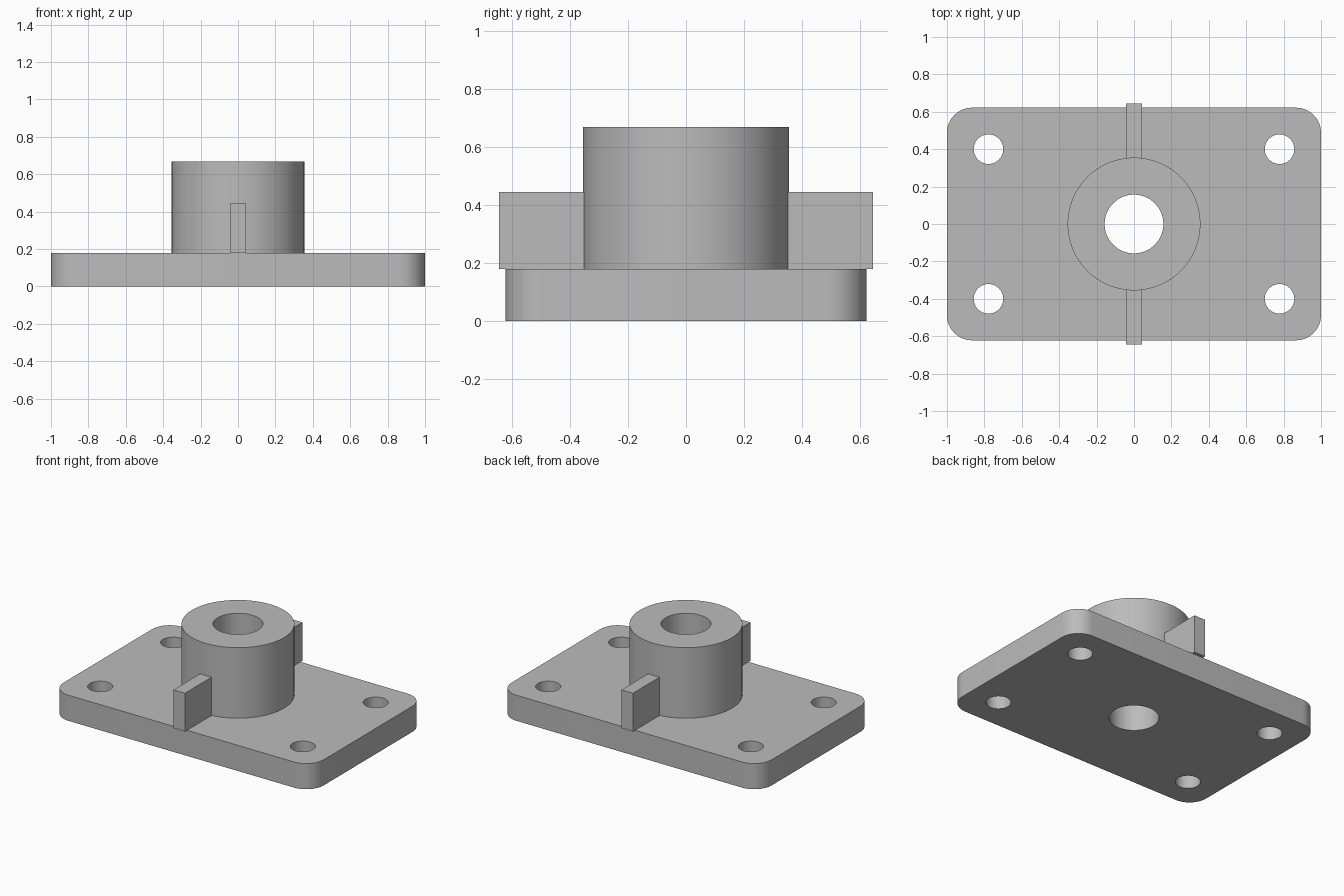
import bpy
import bmesh
from math import cos, sin, pi, radians

default = bpy.data.objects.get("Cube")
if default:
    bpy.data.objects.remove(default, do_unlink=True)

# Main dimensions
PLATE_X, PLATE_Y, PLATE_TOP = 1.0, 0.622, 0.178
CORNER = 0.135
HUB_R, HUB_TOP, BORE_R = 0.355, 0.668, 0.157
HOLE_X, HOLE_Y, HOLE_R = 0.778, 0.4, 0.079
RIB_HALF, RIB_END, RIB_TOP = 0.044, 0.644, 0.444

metal = bpy.data.materials.new("plain grey metal")
metal.use_nodes = True
grey = (0.5, 0.5, 0.5, 1.0)
metal.diffuse_color = grey
metal.node_tree.nodes["Principled BSDF"].inputs["Base Color"].default_value = grey


def circle(cx, cy, r, n=64):
    return [(cx + r * cos(2 * pi * i / n), cy + r * sin(2 * pi * i / n)) for i in range(n)]


def rounded_rectangle(hx, hy, r, steps=12):
    points = []
    for k, (sx, sy) in enumerate([(1, 1), (-1, 1), (-1, -1), (1, -1)]):
        for i in range(steps + 1):
            a = (k + i / steps) * pi / 2
            points.append((sx * (hx - r) + r * cos(a), sy * (hy - r) + r * sin(a)))
    return points


def prism(name, outline, z0, z1):
    """Extrude a closed outline from z0 up to z1."""
    bm = bmesh.new()
    base = bm.faces.new([bm.verts.new((x, y, z0)) for x, y in outline])
    grown = bmesh.ops.extrude_face_region(bm, geom=[base], use_keep_orig=True)["geom"]
    for v in grown:
        if isinstance(v, bmesh.types.BMVert):
            v.co.z = z1
    bmesh.ops.recalc_face_normals(bm, faces=bm.faces)
    mesh = bpy.data.meshes.new(name)
    bm.to_mesh(mesh)
    bm.free()
    mesh.materials.append(metal)
    obj = bpy.data.objects.new(name, mesh)
    bpy.context.collection.objects.link(obj)
    return obj


def activate(obj):
    bpy.ops.object.select_all(action="DESELECT")
    obj.select_set(True)
    bpy.context.view_layer.objects.active = obj


def drill(obj, x, y, r):
    """Cut a round vertical hole right through an object."""
    cutter = prism("hole_cutter", circle(x, y, r), -0.5, 1.5)
    cutter.hide_render = True
    mod = obj.modifiers.new("hole", "BOOLEAN")
    mod.operation = "DIFFERENCE"
    mod.solver = "EXACT"
    mod.object = cutter
    activate(obj)
    bpy.ops.object.modifier_apply(modifier=mod.name)
    bpy.data.objects.remove(cutter, do_unlink=True)


# Base plate with rounded corners, four bolt holes and the centre bore
plate = prism("base_plate", rounded_rectangle(PLATE_X, PLATE_Y, CORNER), 0, PLATE_TOP)
for sx in (-1, 1):
    for sy in (-1, 1):
        drill(plate, sx * HOLE_X, sy * HOLE_Y, HOLE_R)
drill(plate, 0, 0, BORE_R)

# Hollow hub
hub = prism("hub", circle(0, 0, HUB_R, 96), PLATE_TOP, HUB_TOP)
drill(hub, 0, 0, BORE_R)

# Front and back ribs, running from inside the hub wall past the plate edge
for name, side in (("front_rib", -1), ("back_rib", 1)):
    y0, y1 = side * (HUB_R - 0.03), side * RIB_END
    prism(name, [(-RIB_HALF, y0), (RIB_HALF, y0), (RIB_HALF, y1), (-RIB_HALF, y1)],
          PLATE_TOP, RIB_TOP)

# Smooth the round walls, keep the rims sharp
for part in (plate, hub):
    activate(part)
    bpy.ops.object.shade_smooth_by_angle(angle=radians(30))
